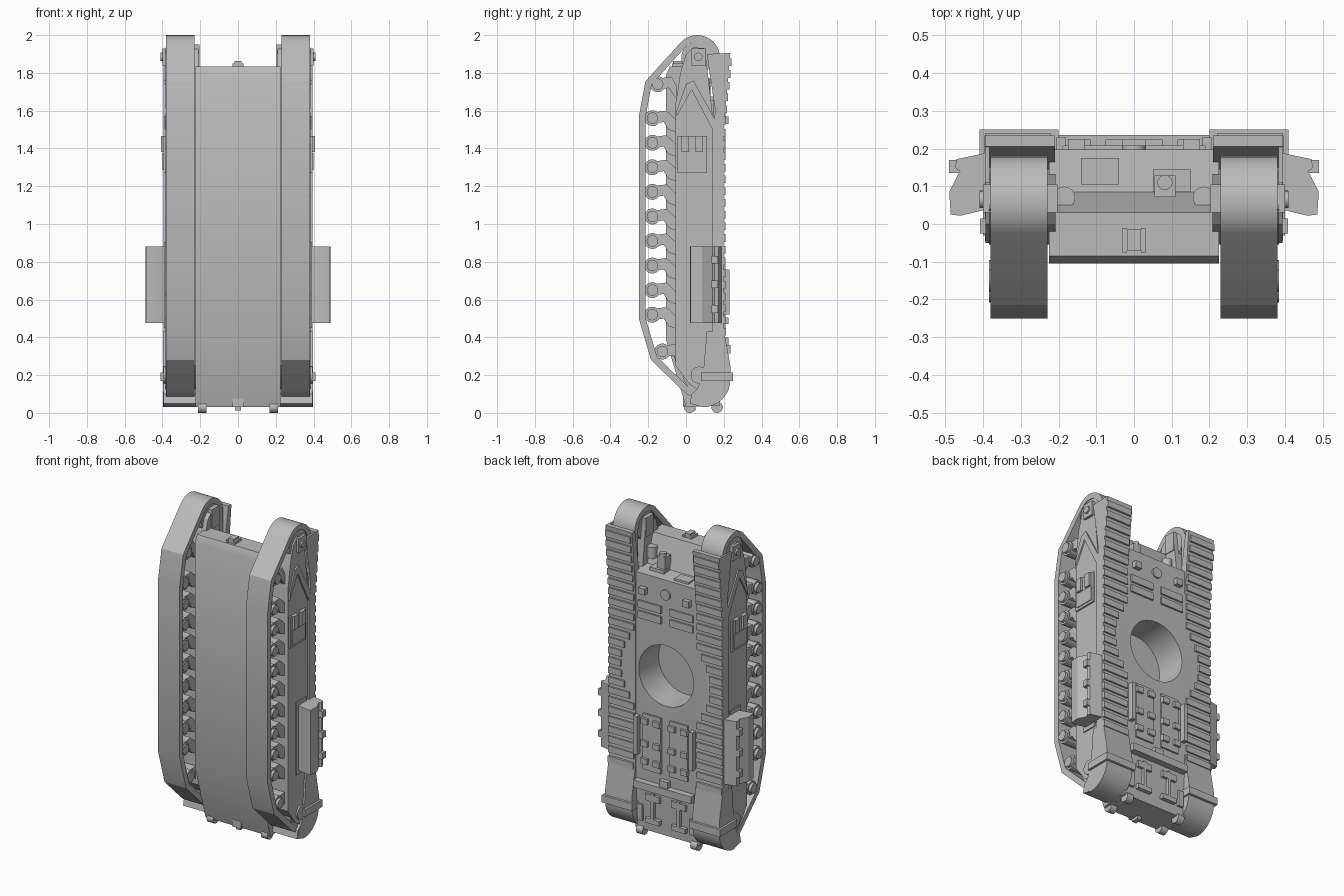
import bpy, bmesh, math
from mathutils import Vector, Matrix

if "Cube" in bpy.data.objects:
    bpy.data.objects.remove(bpy.data.objects["Cube"])

steel = bpy.data.materials.new("plain grey")
steel.use_nodes = True
GREY = (0.5, 0.5, 0.5, 1)
steel.diffuse_color = GREY
steel.node_tree.nodes["Principled BSDF"].inputs["Base Color"].default_value = GREY


def finish(name, bm, mirror=False):
    """Turn a bmesh into an object, optionally copied across the centre plane."""
    if mirror:
        copy = bmesh.ops.duplicate(bm, geom=bm.verts[:] + bm.edges[:] + bm.faces[:])["geom"]
        for v in copy:
            if isinstance(v, bmesh.types.BMVert):
                v.co.x = -v.co.x
    bmesh.ops.recalc_face_normals(bm, faces=bm.faces[:])
    mesh = bpy.data.meshes.new(name)
    bm.to_mesh(mesh)
    bm.free()
    mesh.materials.append(steel)
    for p in mesh.polygons:
        p.use_smooth = True
    mesh.set_sharp_from_angle(angle=math.radians(25))
    ob = bpy.data.objects.new(name, mesh)
    bpy.context.collection.objects.link(ob)
    return ob


def add_prism(bm, pts, x0, x1):
    """Extrude a (y, z) outline from x0 to x1."""
    a = [bm.verts.new((x0, y, z)) for y, z in pts]
    b = [bm.verts.new((x1, y, z)) for y, z in pts]
    bm.faces.new(a)
    bm.faces.new(b[::-1])
    for i in range(len(pts)):
        j = (i + 1) % len(pts)
        bm.faces.new((a[i], a[j], b[j], b[i]))


def add_box(bm, x, y, z):
    add_prism(bm, [(y[0], z[0]), (y[1], z[0]), (y[1], z[1]), (y[0], z[1])], *x)


def add_cyl(bm, centre, r, length, axis="X", n=24):
    turn = {"X": Matrix.Rotation(math.pi / 2, 4, "Y"),
            "Y": Matrix.Rotation(math.pi / 2, 4, "X"), "Z": Matrix()}[axis]
    bmesh.ops.create_cone(bm, cap_ends=True, segments=n, radius1=r, radius2=r,
                          depth=length, matrix=Matrix.Translation(centre) @ turn)


def prism(name, pts, x0, x1, mirror=True):
    bm = bmesh.new()
    add_prism(bm, pts, x0, x1)
    return finish(name, bm, mirror)


def boxes(name, specs, mirror=False):
    bm = bmesh.new()
    for s in specs:
        add_box(bm, *s)
    return finish(name, bm, mirror)


def cylinders(name, specs, mirror=False):
    bm = bmesh.new()
    for s in specs:
        add_cyl(bm, *s)
    return finish(name, bm, mirror)


def arc(cy, cz, r, a0, a1, n=12):
    steps = [math.radians(a0 + (a1 - a0) * i / n) for i in range(n + 1)]
    return [(cy + r * math.cos(a), cz + r * math.sin(a)) for a in steps]


# Central hull with the round turret well
hull = prism("hull", [(-.105, .385), (-.105, 1.79), (-.085, 1.835), (.03, 1.835), (.085, 1.66),
                      (.197, 1.65), (.197, .36), (.18, .04), (.0, .03)], -.225, .225, False)
well = cylinders("turret_well_cutter", [((0, .15, 1.05), .19, .3, "Y", 48)])
cut = hull.modifiers.new("well", "BOOLEAN")
cut.operation, cut.object, cut.solver = "DIFFERENCE", well, "EXACT"
bpy.context.view_layer.update()
cut_mesh = bpy.data.meshes.new_from_object(
    hull.evaluated_get(bpy.context.evaluated_depsgraph_get()))
hull.modifiers.clear()
hull.data = cut_mesh
hull.data.set_sharp_from_angle(angle=math.radians(25))
bpy.data.objects.remove(well)

# Side frames carrying the running gear
prism("side_frame", [(-.055, .25), (-.055, 1.64), (-.03, 1.8), (.0, 1.9), (.04, 1.935), (.1, 1.93),
                     (.15, 1.5), (.15, .3), (.1, .1), (.02, .15)], .208, .385)

# Track bands, built by offsetting the outer path inwards
path = [Vector(p) for p in arc(.06, 1.88, .12, 0, 135) +
        [(-.215, 1.755), (-.25, 1.565), (-.25, .5), (-.185, .28)] + arc(.07, .2, .12, 225, 360)]
bm = bmesh.new()
rings = []
for i, p in enumerate(path):
    d0, d1 = (p - path[i - 1]).normalized(), (path[(i + 1) % len(path)] - p).normalized()
    n0, n1 = Vector((-d0.y, d0.x)), Vector((-d1.y, d1.x))
    q = p + (n0 + n1).normalized() * .035 / max(.5, (n0 + n1).length / 2)
    rings.append([bm.verts.new((x, *c)) for x, c in ((.23, p), (.38, p), (.38, q), (.23, q))])
for i, ring in enumerate(rings):
    prev = rings[i - 1]
    for k in range(4):
        m = (k + 1) % 4
        bm.faces.new((prev[k], prev[m], ring[m], ring[k]))
finish("tracks", bm, True)

# Road wheels on swing arms
spots = [(-.178, .52 + .13 * i) for i in range(9)] + [(-.15, 1.74), (-.125, .325)]
wheels, arms = bmesh.new(), bmesh.new()
for y, z in spots:
    add_cyl(wheels, (.305, y, z), .042, .125)
    add_cyl(wheels, (.31, y, z), .03, .15)
    add_prism(arms, [(y, z + .03), (y + .075, z + .04), (-.05, z - .01), (-.05, z - .075),
                     (y + .085, z - .06), (y + .06, z - .02), (y, z - .03)], .255, .36)
finish("road_wheels", wheels, True)
finish("swing_arms", arms, True)

# End wheels and hubs
cylinders("end_wheels", [((.305, .06, 1.88), .085, .14), ((.305, .07, .2), .085, .14),
                         ((.34, .07, .2), .045, .11), ((.34, .065, 1.885), .022, .14)], True)
boxes("axle_plates", [((.38, .4), (.03, .105), (1.84, 1.93)),
                      ((.203, .23), (.03, .105), (1.83, 1.95))], True)

# Fenders with flared ends and a rounded rear
slope = [(.235, 1.905), (.198, 1.5), (.198, .45), (.235, .25)]
prism("fender", slope + [(.235, .17)] + arc(.09, .175, .145, 0, -90, 8) +
      [(.02, .05), (.03, .1), (.14, .2), (.14, 1.5), (.205, 1.905)], .21, .395)
prism("fender_front_skirt", [(.11, 1.9), (.235, 1.905), (.198, 1.5), (.145, 1.5), (.155, 1.6)],
      .383, .395)
prism("rear_skirt", arc(.09, .175, .145, 0, -90, 8) + [(.03, .06), (.09, .2), (.11, .43),
                                                      (.2, .43), (.235, .25)], .38, .396)
boxes("rear_band", [((.2, .41), (.08, .25), (.17, .215))], True)


def fender_y(z):
    for (ya, za), (yb, zb) in zip(slope, slope[1:]):
        if zb <= z <= za:
            return yb + (ya - yb) * (z - zb) / (za - zb)
    return .235


# Fender ribs, cleared in a circle round the turret well
bm = bmesh.new()
for i in range(24):
    z = .43 + .062 * i
    inner = math.sqrt(max(.31 ** 2 - (z - 1.05) ** 2, .22 ** 2))
    y = fender_y(z)
    add_box(bm, (inner, .395), (y - .02, y + .01), (z - .02, z + .02))
finish("fender_ribs", bm, True)

# Side intakes
bm = bmesh.new()
outline = [(.385, .19), (.47, .172), (.475, .15), (.462, .14), (.49, .085),
           (.486, .025), (.46, .022), (.385, .04)]
low = [bm.verts.new((x, y, .475)) for x, y in outline]
high = [bm.verts.new((x, y, .88)) for x, y in outline]
bm.faces.new(low)
bm.faces.new(high[::-1])
for i in range(len(low)):
    bm.faces.new((low[i - 1], low[i], high[i], high[i - 1]))
finish("side_intake", bm, True)
boxes("intake_flange", [((.38, .392), (.02, .12), (.45, .905))], True)
boxes("intake_clips", [((.45, .49), (.135, .17), (z, z + .04)) for z in (.53, .66, .79)], True)

# Side escape hatches and mud chutes
boxes("side_hatch", [((.38, .395), (-.045, .11), (1.27, 1.465)),
                     ((.39, .408), (-.025, .015), (1.38, 1.465)),
                     ((.39, .408), (.05, .09), (1.38, 1.465)),
                     ((.39, .4), (-.03, .095), (1.285, 1.375))], True)
prism("mud_chute", [(-.05, 1.6), (.0, 1.74), (.04, 1.76), (.15, 1.56), (.14, 1.5),
                    (.03, 1.71), (-.05, 1.57)], .38, .394)

# Nose fittings: driver's visor, gun mount, lamps and tow hook
boxes("driver_visor", [((-.14, -.04), (.105, .175), (1.645, 1.665))])
boxes("gun_mount", [((.05, .15), (.085, .145), (1.645, 1.675)),
                    ((.055, .11), (.072, .128), (1.64, 1.75))])
cylinders("gun_ball", [((.082, .11, 1.71), .02, .12, "Z")])
cylinders("nose_lamps", [((.185, .07, 1.735), .029, .07, "Z")], True)
boxes("tow_hook", [((-.03, -.018), (-.075, -.01), (1.82, 1.85)),
                   ((.018, .03), (-.075, -.01), (1.82, 1.85)),
                   ((-.018, .018), (-.07, -.015), (1.82, 1.862))])

# Forward deck: round hatch, boxes and panels
cylinders("deck_hatch", [((0, .2, 1.56), .032, .016, "Y")])
boxes("deck_boxes", [((.13, .175), (.19, .225), (1.53, 1.57))], True)
boxes("deck_panels", [((.03, .19), (.19, .208), (z, z + .045)) for z in (1.37, 1.435)], True)

# Engine deck: slabs with hinge blocks, side rails and crossbar
boxes("engine_hatches", [((.03, .155), (.19, .208), (.43, .78))], True)
boxes("engine_hinges", [((x, x + .045), (.2, .224), (z, z + .035))
                        for x in (.03, .115) for z in (.47, .58, .72)], True)
boxes("deck_rails", [((.18, .205), (.19, .23), (.52, .76))], True)
boxes("crossbar", [((-.2, .2), (.19, .236), (.315, .36)), ((-.03, .03), (.19, .225), (.36, .4))])

# Rear plate: ladder-shaped fittings, feet and hook
boxes("rear_fittings", [((.08, .1), (.17, .208), (.1, .29)), ((.04, .14), (.17, .208), (.1, .13)),
                        ((.04, .14), (.17, .208), (.24, .28)),
                        ((.165, .2), (.17, .2), (.1, .2))], True)
cylinders("rear_feet", [((.188, .02, .03), .03, .045), ((.188, .165, .03), .03, .045)], True)
boxes("rear_hook", [((-.03, .03), (-.015, .03), (.03, .075)), ((-.015, .015), (0, .05), (.012, .06))])
